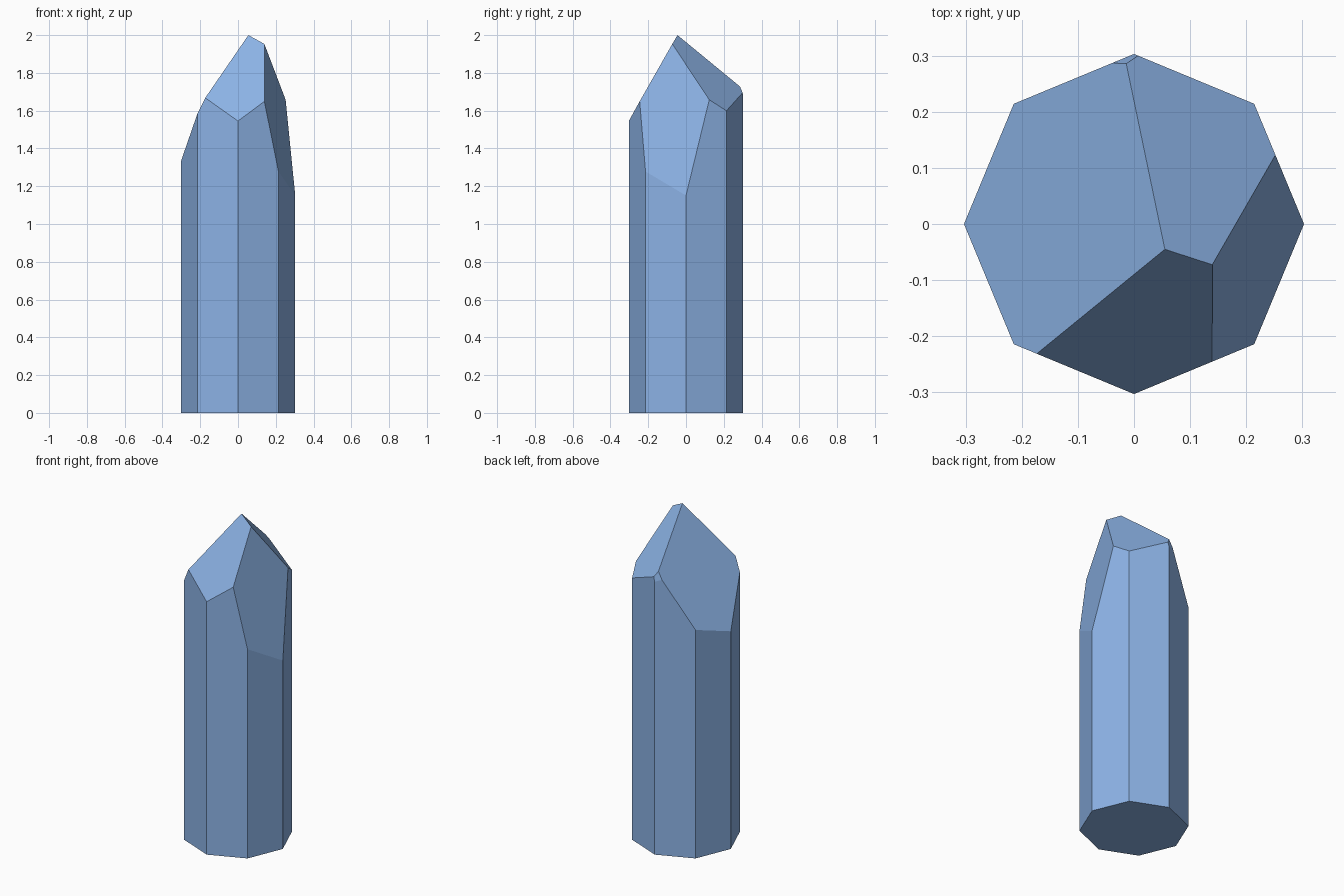
import bpy, bmesh
from mathutils import Vector

if "Cube" in bpy.data.objects:
    bpy.data.objects.remove(bpy.data.objects["Cube"])

RADIUS = 0.303

# Tip facets as planes z = a*x + b*y + c
FACETS = [
    (0.02, 1.759, 2.078),     # front
    (-5.69, 1.763, 2.875),    # steep right
    (-0.879, -1.005, 2.003),  # back right
    (1.816, -0.444, 1.880),   # left
    (1.615, -4.81, 3.125),    # tiny chip at the back
]


def slice_facet(bm, a, b, c):
    """Cut away everything above the plane and cap the opening."""
    cut = bmesh.ops.bisect_plane(
        bm, geom=bm.verts[:] + bm.edges[:] + bm.faces[:], dist=1e-6,
        plane_co=Vector((0, 0, c)), plane_no=Vector((-a, -b, 1)).normalized(),
        clear_outer=True)["geom_cut"]
    edges = [e for e in cut if isinstance(e, bmesh.types.BMEdge)]
    bmesh.ops.edgeloop_fill(bm, edges=edges)


# Eight-sided shaft, corners on the axes
bm = bmesh.new()
bmesh.ops.create_cone(bm, cap_ends=True, segments=8, radius1=RADIUS,
                      radius2=RADIUS, depth=6)
bmesh.ops.translate(bm, verts=bm.verts, vec=(0, 0, 3))

# Faceted tip
for facet in FACETS:
    slice_facet(bm, *facet)
bmesh.ops.recalc_face_normals(bm, faces=bm.faces)

mesh = bpy.data.meshes.new("crystal")
bm.to_mesh(mesh)
bm.free()

# Single crystal colour
blue = bpy.data.materials.new("crystal blue")
blue.diffuse_color = (0.263, 0.451, 0.791, 1)
blue.use_nodes = True
blue.node_tree.nodes["Principled BSDF"].inputs["Base Color"].default_value = blue.diffuse_color
mesh.materials.append(blue)

crystal = bpy.data.objects.new("crystal", mesh)
bpy.context.collection.objects.link(crystal)
